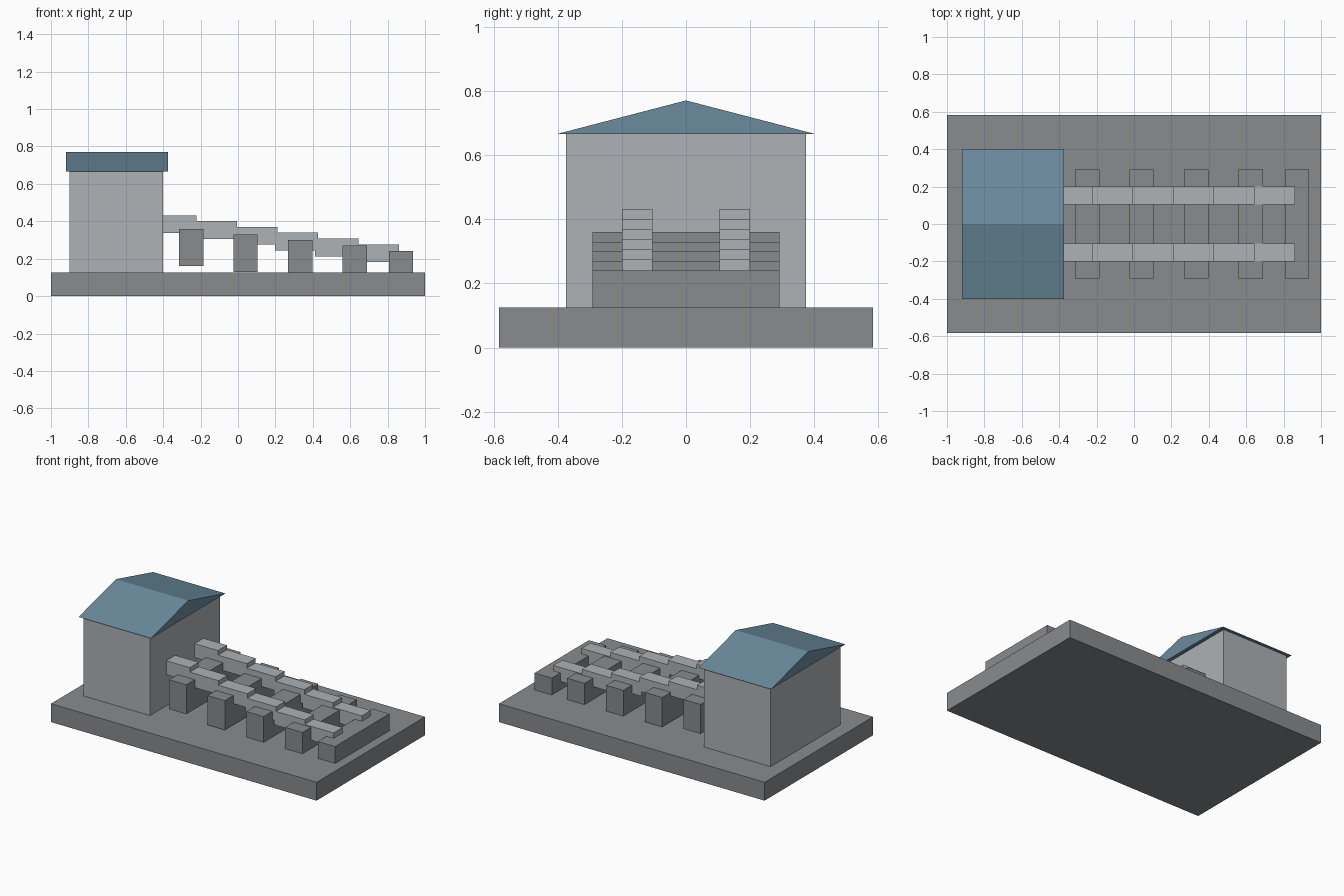
import bpy
import bmesh

default = bpy.data.objects.get("Cube")
if default:
    bpy.data.objects.remove(default, do_unlink=True)


def material(name, rgb):
    mat = bpy.data.materials.new(name)
    mat.use_nodes = True
    colour = (*rgb, 1.0)
    mat.diffuse_color = colour
    mat.node_tree.nodes["Principled BSDF"].inputs["Base Color"].default_value = colour
    return mat


STONE = material("dark grey stone", (0.25, 0.258, 0.266))
PALE = material("pale grey", (0.42, 0.445, 0.46))
SLATE = material("slate blue", (0.147, 0.26, 0.34))


def prism(name, profile, x0, x1, mat):
    """Extrude a y-z profile from x0 to x1."""
    bm = bmesh.new()
    face = bm.faces.new([bm.verts.new((x0, y, z)) for y, z in profile])
    extruded = bmesh.ops.extrude_face_region(bm, geom=[face])["geom"]
    verts = [v for v in extruded if isinstance(v, bmesh.types.BMVert)]
    bmesh.ops.translate(bm, verts=verts, vec=(x1 - x0, 0, 0))
    bmesh.ops.recalc_face_normals(bm, faces=bm.faces)
    mesh = bpy.data.meshes.new(name)
    bm.to_mesh(mesh)
    bm.free()
    mesh.materials.append(mat)
    obj = bpy.data.objects.new(name, mesh)
    bpy.context.collection.objects.link(obj)
    return obj


def box(name, x0, x1, y0, y1, z0, z1, mat):
    return prism(name, [(y0, z0), (y1, z0), (y1, z1), (y0, z1)], x0, x1, mat)


# Ground slab
box("base_slab", -1, 1, -0.583, 0.583, 0, 0.125, STONE)

# Building with gabled roof
box("building_walls", -0.9, -0.4, -0.375, 0.375, 0.125, 0.667, PALE)
prism("gable_roof", [(-0.4, 0.667), (0.4, 0.667), (0, 0.771)], -0.92, -0.375, SLATE)

# Cross blocks stepping down the slipway
for i, x in enumerate((-0.25, 0.04, 0.333, 0.625, 0.871)):
    top = 0.36 - 0.03 * i
    box(f"cross_block_{i + 1}", x - 0.065, x + 0.065, -0.292, 0.292,
        top - 0.2, top, STONE)

# Two stepped rails running down from the building
STEPS = 6
for side, centre in (("left", 0.152), ("right", -0.152)):
    for i in range(STEPS):
        start = -0.453 + 0.2165 * i
        top = 0.432 - 0.031 * i
        box(f"{side}_rail_{i + 1}", start, start + 0.23,
            centre - 0.048, centre + 0.048, top - 0.095, top, PALE)
